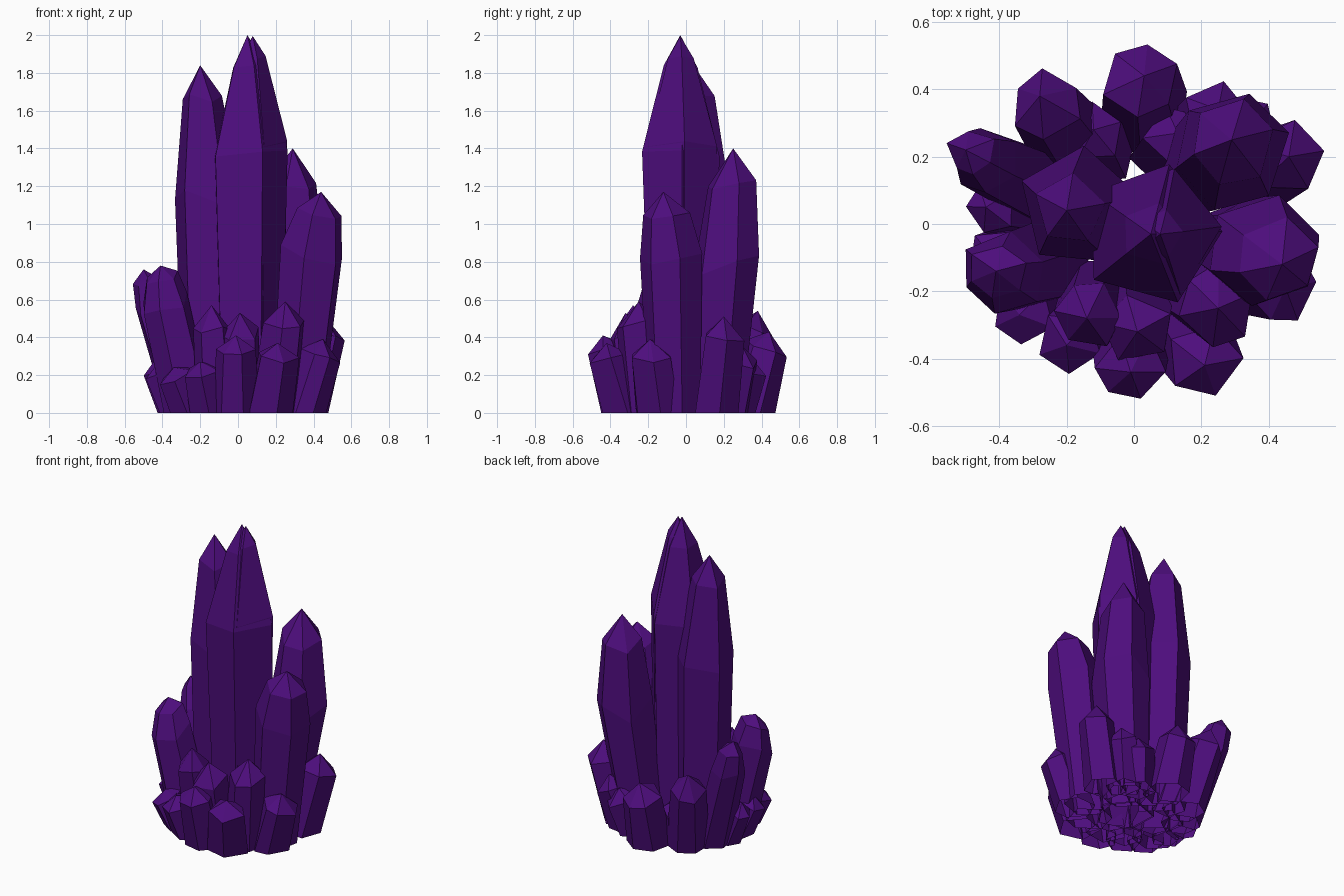
import bpy, bmesh, math, random
from mathutils import Vector

if "Cube" in bpy.data.objects:
    bpy.data.objects.remove(bpy.data.objects["Cube"])

random.seed(7)
mat = bpy.data.materials.new("violet_crystal")
mat.diffuse_color = (0.075, 0.004, 0.205, 1)
mat.use_nodes = True
mat.node_tree.nodes["Principled BSDF"].inputs["Base Color"].default_value = mat.diffuse_color


def crystal(name, base, rb, shoulder, rs, tip, rot=0, n=6, wobble=0.12, mid_t=0.68, mid_k=0.68):
    """Open-bottomed tapered prism; mid_k > 0 adds a second bevel ring below the point."""
    b, s, t = Vector((*base, 0)), Vector(shoulder), Vector(tip)
    tilt = Vector((0, 0, 1)).rotation_difference(s - b)
    axis = (s - b).normalized()
    cap = (t - s).length
    mid = s.lerp(t, mid_t)
    bm = bmesh.new()
    rings = [[] for _ in range(3 if mid_k else 2)]
    for i in range(n):
        a = math.radians(rot) + 2 * math.pi * (i + random.uniform(-wobble, wobble)) / n
        d = Vector((math.cos(a), math.sin(a), 0))
        k = 1 + random.uniform(-wobble, wobble) * 0.5
        lift = random.uniform(-1, 1) * wobble * 1.5 * cap
        rings[0].append(bm.verts.new(b + d * rb))
        rings[1].append(bm.verts.new(s + tilt @ (d * rs * k) + axis * lift))
        if mid_k:
            m = mid_k * (1 + random.uniform(-wobble, wobble))
            rings[2].append(bm.verts.new(mid + tilt @ (d * rs * m) + axis * lift * 0.5))
    apex = bm.verts.new(t)
    for i in range(n):
        j = (i + 1) % n
        for lo, hi in zip(rings, rings[1:]):
            bm.faces.new((lo[i], lo[j], hi[j], hi[i]))
        bm.faces.new((rings[-1][i], rings[-1][j], apex))
    me = bpy.data.meshes.new(name)
    bm.to_mesh(me)
    bm.free()
    me.materials.append(mat)
    bpy.context.collection.objects.link(bpy.data.objects.new(name, me))


# Twin centre crystals, nearly merged
crystal("centre_crystal", (.055, -.02), .175, (.05, -.03, 1.38), .215, (.05, -.03, 2), 3, 5, .03, .74, .44)
crystal("centre_twin_crystal", (.065, -.02), .175, (.064, -.025, 1.42), .2, (.078, -.03, 1.995), 3, 5, .03, .8, .36)
# Large and medium crystals: base, base radius, shoulder, shoulder radius, tip, turn
crystal("tall_left_crystal", (-.14, .04), .165, (-.165, .05, 1.13), .185, (-.2, .04, 1.84), 85, 5, .05, .75, .58)
crystal("back_right_crystal", (.2, .16), .14, (.295, .215, .8), .175, (.29, .25, 1.4), 15, 6, .08, .7, .72)
crystal("right_crystal", (.31, -.06), .14, (.39, -.08, .84), .172, (.44, -.12, 1.17), 20, 6, .08, .66, .72)
crystal("left_crystal", (-.26, -.11), .14, (-.385, -.15, .58), .13, (-.41, -.14, .78), 20)
crystal("back_left_crystal", (-.27, .11), .12, (-.445, .19, .56), .105, (-.5, .22, .76), 40)
crystal("rear_left_crystal", (-.18, .24), .13, (-.26, .35, .42), .11, (-.28, .38, .54), 30, mid_k=0)
crystal("rear_crystal", (.03, .335), .14, (.02, .43, .34), .115, (.03, .44, .43), 20, mid_k=0)

# Ring of small crystals leaning outward: tip position and radius
small = [
    (.46, .2, .51, .115), (.45, -.19, .39, .11), (.21, -.42, .37, .115),
    (-.01, -.44, .41, .105), (-.2, -.36, .27, .1), (-.14, -.28, .57, .1),
    (.01, -.32, .53, .11), (.25, -.25, .59, .12), (-.44, .05, .28, .08),
    (-.34, -.27, .24, .1), (.25, .34, .3, .1), (.35, .3, .35, .1),
    (-.12, .28, .3, .09), (.13, .27, .3, .1), (-.42, -.1, .27, .09),
]
for i, (x, y, z, r) in enumerate(small):
    crystal(f"small_crystal_{i + 1}", (x * .76, y * .76), r * 1.14,
            (x * .97, y * .97, z * .8), r, (x, y, z),
            random.uniform(0, 60), random.choice((5, 6)), .15, mid_k=0)
